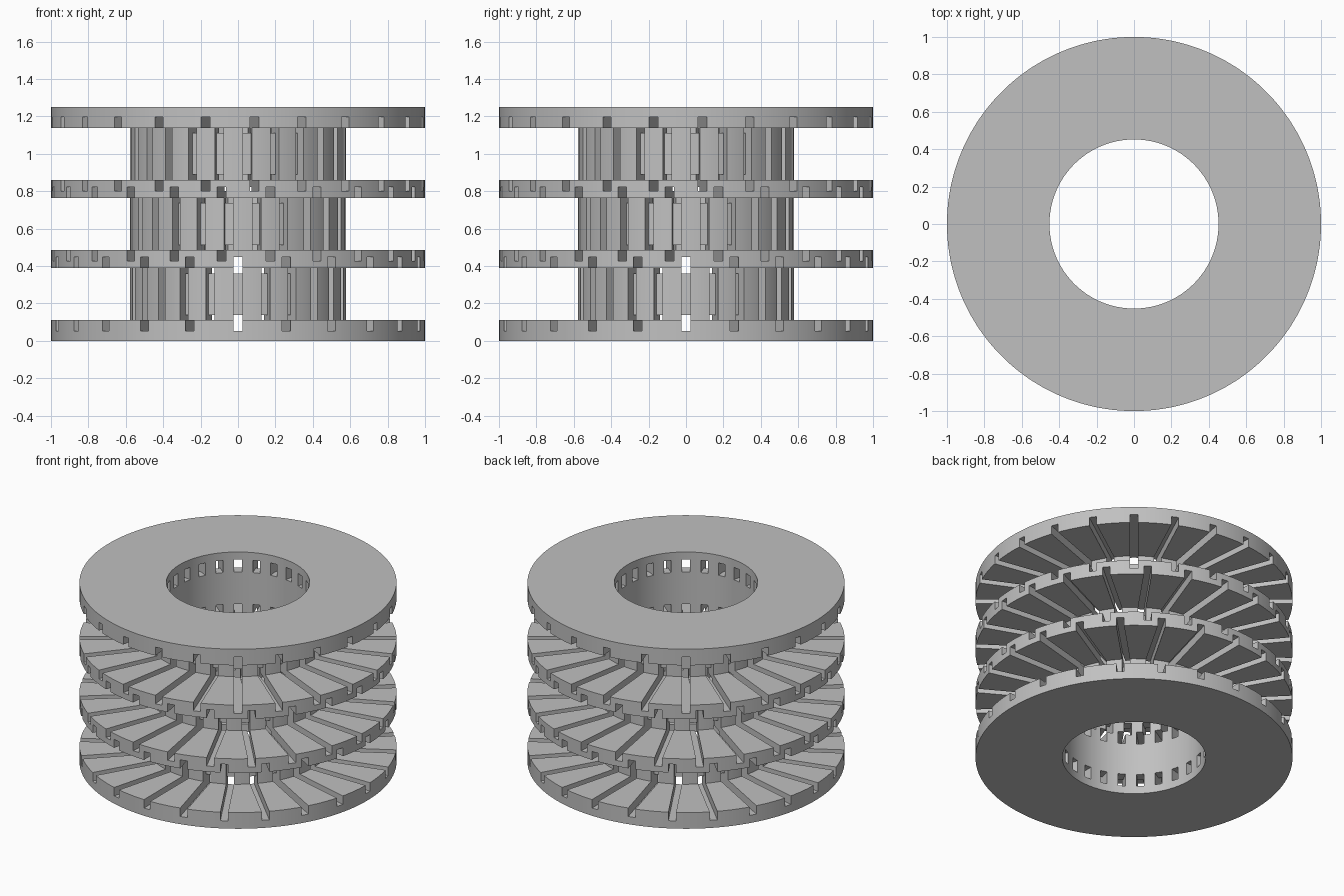
import bpy, bmesh, math

cube = bpy.data.objects.get("Cube")
if cube:
    bpy.data.objects.remove(cube, do_unlink=True)

SEGMENTS = 192
BORE, CORE, RIM = 0.452, 0.577, 1.0
END, GAP, PLATE = 0.1125, 0.276, 0.0985   # end plate, winding gap, middle plate
SLOTS, WIDTH, DEPTH = 24, 0.048, 0.059
FLOOR, PORT = 0.522, 0.086                # groove floor radius, bore window height

grey = bpy.data.materials.new("plain grey")
grey.use_nodes = True
colour = (0.53, 0.53, 0.53, 1)
grey.diffuse_color = colour
grey.node_tree.nodes["Principled BSDF"].inputs["Base Color"].default_value = colour


def add_object(name, bm):
    bmesh.ops.recalc_face_normals(bm, faces=bm.faces)
    mesh = bpy.data.meshes.new(name)
    bm.to_mesh(mesh)
    bm.free()
    mesh.materials.append(grey)
    obj = bpy.data.objects.new(name, mesh)
    bpy.context.collection.objects.link(obj)
    return obj


def lathe(name, profile):
    """Revolve a closed (radius, height) outline around z."""
    bm = bmesh.new()
    rings = []
    for i in range(SEGMENTS):
        a = math.tau * (i + 0.5) / SEGMENTS
        rings.append([bm.verts.new((r * math.cos(a), r * math.sin(a), z)) for r, z in profile])
    n = len(profile)
    for i, ring in enumerate(rings):
        after = rings[(i + 1) % SEGMENTS]
        for j in range(n):
            k = (j + 1) % n
            bm.faces.new((ring[j], after[j], after[k], ring[k]))
    return add_object(name, bm)


def slot_cutter(name, low, high, turn):
    """Ring of C-shaped prisms: radial slots, bore windows and a core groove."""
    a, b = low - DEPTH, high + DEPTH
    outline = [(0.35, a), (1.2, a), (1.2, b), (0.35, b), (0.35, b - PORT),
               (FLOOR, b - PORT), (FLOOR, a + PORT), (0.35, a + PORT)]
    bm = bmesh.new()
    n = len(outline)
    for i in range(SLOTS):
        t = math.tau * i / SLOTS + turn
        c, s = math.cos(t), math.sin(t)
        sides = [[bm.verts.new((r * c - w * s, r * s + w * c, z)) for r, z in outline]
                 for w in (-WIDTH / 2, WIDTH / 2)]
        for side in sides:
            bm.faces.new(side)
        for j in range(n):
            k = (j + 1) % n
            bm.faces.new((sides[0][j], sides[0][k], sides[1][k], sides[1][j]))
    obj = add_object(name, bm)
    obj.hide_render = True
    return obj


# Spool outline: four plates around a hollow core
gaps = [END + i * (GAP + PLATE) for i in range(3)]
height = gaps[-1] + GAP + END
outline = [(BORE, 0), (RIM, 0)]
for low in gaps:
    outline += [(RIM, low), (CORE, low), (CORE, low + GAP), (RIM, low + GAP)]
outline += [(RIM, height), (BORE, height)]
spool = lathe("slotted_spool", outline)

# Cut the slots, each tier turned five degrees from the one below
bpy.context.view_layer.objects.active = spool
spool.select_set(True)
for i, low in enumerate(gaps):
    cutter = slot_cutter("slot_cutter", low, low + GAP, math.radians(-5 * i))
    mod = spool.modifiers.new("slots", 'BOOLEAN')
    mod.operation = 'DIFFERENCE'
    mod.solver = 'EXACT'
    mod.object = cutter
    bpy.ops.object.modifier_apply(modifier=mod.name)
    bpy.data.objects.remove(cutter, do_unlink=True)

bpy.ops.object.shade_smooth_by_angle(angle=math.radians(25))
